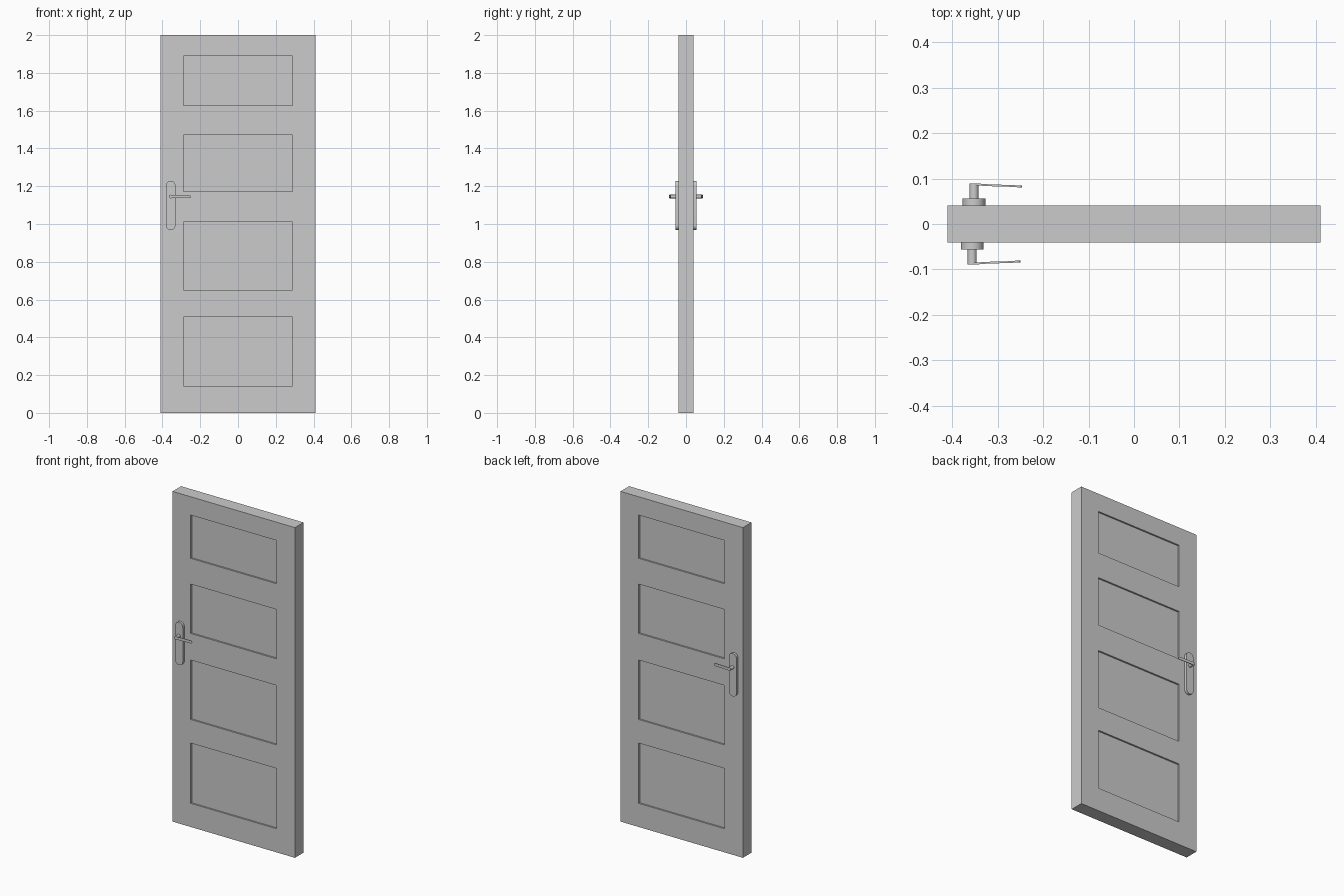
import bpy, bmesh
from math import sin, cos, pi

if "Cube" in bpy.data.objects:
    bpy.data.objects.remove(bpy.data.objects["Cube"])


def finish(name, bm, smooth=False):
    bmesh.ops.recalc_face_normals(bm, faces=bm.faces)
    me = bpy.data.meshes.new(name)
    bm.to_mesh(me)
    bm.free()
    ob = bpy.data.objects.new(name, me)
    bpy.context.collection.objects.link(ob)
    bpy.ops.object.select_all(action='DESELECT')
    ob.select_set(True)
    bpy.context.view_layer.objects.active = ob
    if smooth:
        bpy.ops.object.shade_smooth_by_angle()
    return ob


def prism(name, outline, axis, a, b):
    """Extrude a 2D outline along y (outline = x,z) or z (outline = x,y)."""
    bm = bmesh.new()
    put = (lambda p, t: (p[0], t, p[1])) if axis == 'y' else (lambda p, t: (p[0], p[1], t))
    face = bm.faces.new([bm.verts.new(put(p, a)) for p in outline])
    ext = bmesh.ops.extrude_face_region(bm, geom=[face])
    step = (0, b - a, 0) if axis == 'y' else (0, 0, b - a)
    bmesh.ops.translate(bm, vec=step, verts=[v for v in ext['geom'] if isinstance(v, bmesh.types.BMVert)])
    return finish(name, bm, True)


def capsule(cx, z0, z1, r, n=16):
    """Upright outline with half-round ends."""
    top = [(cx + r * cos(pi * i / n), z1 - r + r * sin(pi * i / n)) for i in range(n + 1)]
    low = [(cx - r * cos(pi * i / n), z0 + r - r * sin(pi * i / n)) for i in range(n + 1)]
    return top + low


# Door leaf: front half as a grid with four sunk panels, mirrored to the back
HALF, DEPTH = 0.041, 0.010
xs = [-0.41, -0.288, 0.288, 0.41]
zs = [0, 0.143, 0.508, 0.651, 1.011, 1.172, 1.471, 1.627, 1.889, 2.0]
bm = bmesh.new()
grid = [[bm.verts.new((x, -HALF, z)) for x in xs] for z in zs]
panels = []
for j in range(len(zs) - 1):
    for i in range(3):
        f = bm.faces.new((grid[j][i], grid[j][i + 1], grid[j + 1][i + 1], grid[j + 1][i]))
        if i == 1 and j % 2 == 1:
            panels.append(f)
rim = [e for e in bm.edges if e.is_boundary]
ext = bmesh.ops.extrude_edge_only(bm, edges=rim)
for v in ext['geom']:
    if isinstance(v, bmesh.types.BMVert):
        v.co.y = 0
ext = bmesh.ops.extrude_face_region(bm, geom=panels)
for v in ext['geom']:
    if isinstance(v, bmesh.types.BMVert):
        v.co.y = -HALF + DEPTH
bmesh.ops.delete(bm, geom=[f for f in panels if f.is_valid], context='FACES')
door = finish("door_leaf", bm)
mirror = door.modifiers.new("Mirror", 'MIRROR')
mirror.use_axis = (False, True, False)

# Handle sets, front (s = -1) and back (s = 1)
for side, s, cx in (("front", -1, -0.356), ("back", 1, -0.352)):
    # Backplate and spindle
    prism(side + "_handle_plate", capsule(cx, 0.968, 1.228, 0.025), 'y', s * HALF, s * 0.056)
    prism(side + "_handle_stem", capsule(cx, 1.135, 1.155, 0.010), 'y', s * 0.056, s * 0.088)

    # Lever: thin, gently wavy strip with half-round ends
    path = [(-0.010, 0.087), (0.012, 0.087), (0.022, 0.0858), (0.035, 0.0852), (0.065, 0.0842),
            (0.085, 0.0838), (0.095, 0.0825), (0.106, 0.0825)]

    def depth(t):
        for (a, ya), (b, yb) in zip(path, path[1:]):
            if t <= b:
                return ya + (yb - ya) * (t - a) / (b - a)
        return path[-1][1]

    r, n = 0.0085, 8
    start, end = -0.010, 0.106
    stations = [(start + r * (1 - cos(pi / 2 * i / n)), r * max(sin(pi / 2 * i / n), 0.03)) for i in range(n + 1)]
    stations += [(t, r) for t, _ in path[1:-2]]
    stations += [(end - r * (1 - sin(pi / 2 * i / n)), r * max(cos(pi / 2 * i / n), 0.03)) for i in range(n + 1)]
    bm = bmesh.new()
    rings = []
    for t, h in stations:
        y = depth(t)
        rings.append([bm.verts.new((cx + t, s * (y + dy), 1.145 + dz))
                      for dy, dz in ((-0.002, -h), (0.002, -h), (0.002, h), (-0.002, h))])
    for a, b in zip(rings, rings[1:]):
        for k in range(4):
            bm.faces.new((a[k], a[(k + 1) % 4], b[(k + 1) % 4], b[k]))
    bm.faces.new(rings[0])
    bm.faces.new(rings[-1])
    finish(side + "_handle_lever", bm, True)
